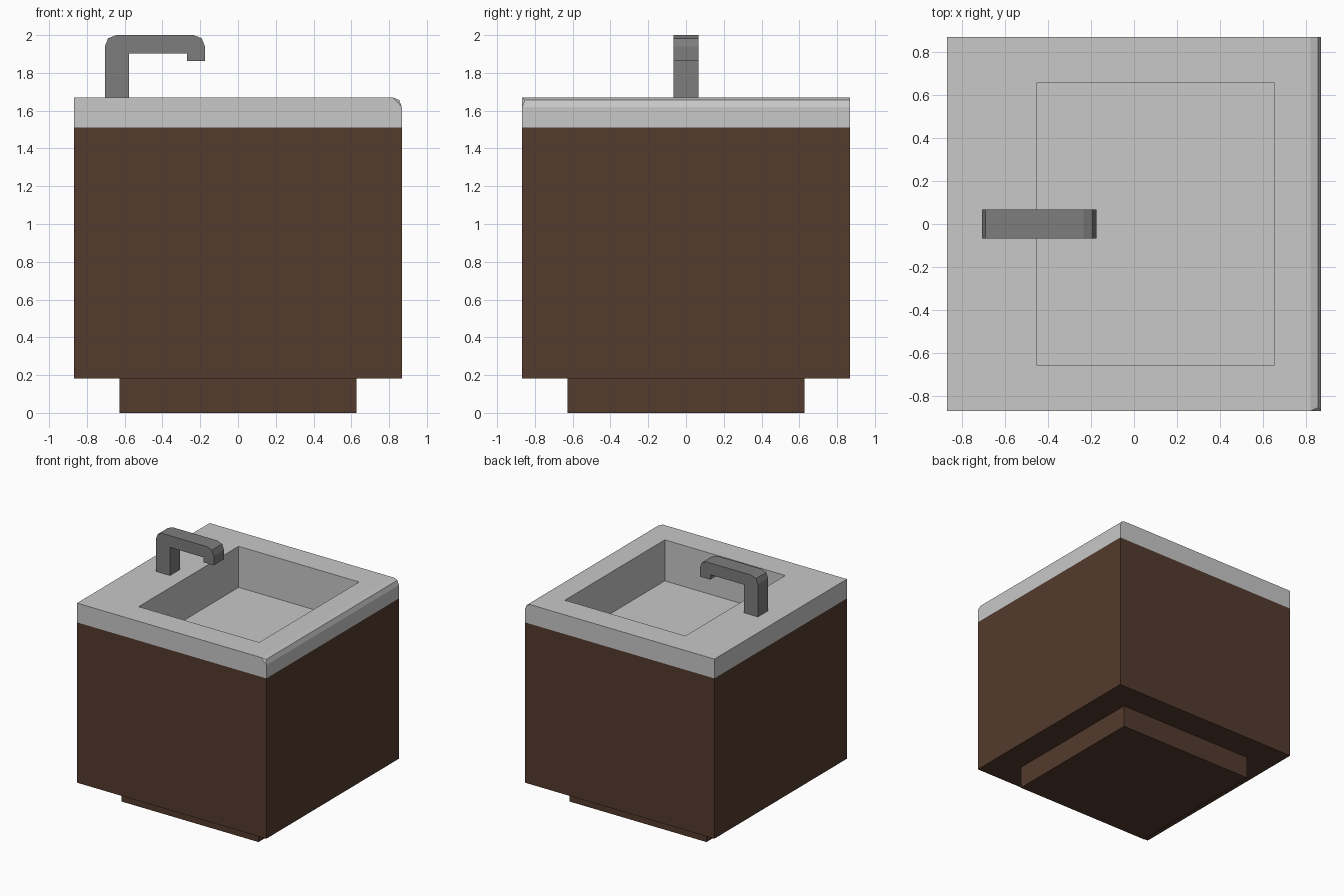
import bpy, bmesh

if "Cube" in bpy.data.objects:
    bpy.data.objects.remove(bpy.data.objects["Cube"])

W = 0.867          # half width of the cabinet
TOP = 1.67         # counter height


def material(name, rgb):
    m = bpy.data.materials.new(name)
    m.diffuse_color = (*rgb, 1.0)
    m.use_nodes = True
    m.node_tree.nodes["Principled BSDF"].inputs["Base Color"].default_value = m.diffuse_color
    return m


wood = material("dark_wood", (0.088, 0.043, 0.027))
stone = material("light_grey", (0.58, 0.58, 0.58))
metal = material("dark_grey", (0.205, 0.205, 0.205))


def finish(name, bm, mat):
    bmesh.ops.recalc_face_normals(bm, faces=bm.faces)
    me = bpy.data.meshes.new(name)
    bm.to_mesh(me)
    bm.free()
    me.materials.append(mat)
    ob = bpy.data.objects.new(name, me)
    bpy.context.collection.objects.link(ob)
    return ob


def box(name, half, z0, z1, mat, open_top=False):
    bm = bmesh.new()
    bmesh.ops.create_cube(bm, size=1)
    for v in bm.verts:
        v.co = (v.co.x * 2 * half, v.co.y * 2 * half, z1 if v.co.z > 0 else z0)
    if open_top:
        top = [f for f in bm.faces if f.calc_center_median().z > z1 - 1e-4]
        bmesh.ops.delete(bm, geom=top, context='FACES_ONLY')
    return finish(name, bm, mat)


# Plinth and cabinet (open on top, where the basin hangs in)
box("plinth", 0.628, 0, 0.183, wood)
box("cabinet", W, 0.183, 1.51, wood, open_top=True)

# Countertop: profile with one rounded edge, swept along y
bm = bmesh.new()
profile = [(-W, 1.51), (-W, TOP), (0.82, TOP), (0.853, 1.657), (W, 1.62), (W, 1.51)]
front = [bm.verts.new((x, -W, z)) for x, z in profile]
back = [bm.verts.new((x, W, z)) for x, z in profile]
for i in (0, 2, 3, 4):
    bm.faces.new((front[i], front[i + 1], back[i + 1], back[i]))
bm.faces.new(back)
# the rounded edge is clipped at the front corner
front[3].co.y += 0.015
bm.faces.new(front[:3] + front[4:])
bm.faces.new(front[2:5])

# Sunken basin: rim, walls and floor
outer = [front[1], front[2], back[2], back[1]]
corners = [(-0.452, -0.654), (0.652, -0.654), (0.652, 0.654), (-0.452, 0.654)]
rim = [bm.verts.new((x, y, TOP)) for x, y in corners]
floor = [bm.verts.new((x, y, 1.33)) for x, y in corners]
for i in range(4):
    j = (i + 1) % 4
    bm.faces.new((outer[i], outer[j], rim[j], rim[i]))
    bm.faces.new((rim[i], rim[j], floor[j], floor[i]))
bm.faces.new(floor)
finish("countertop_basin", bm, stone)

# Faucet: side profile extruded along y
bm = bmesh.new()
path = [(-0.705, TOP), (-0.705, 1.94), (-0.688, 1.983), (-0.645, 2.0),
        (-0.235, 2.0), (-0.192, 1.983), (-0.175, 1.94), (-0.175, 1.862),
        (-0.27, 1.862), (-0.27, 1.903), (-0.576, 1.903), (-0.576, TOP)]
face = bm.faces.new([bm.verts.new((x, -0.067, z)) for x, z in path])
ext = bmesh.ops.extrude_face_region(bm, geom=[face], use_keep_orig=True)
for v in ext["geom"]:
    if isinstance(v, bmesh.types.BMVert):
        v.co.y = 0.067
finish("faucet", bm, metal)
